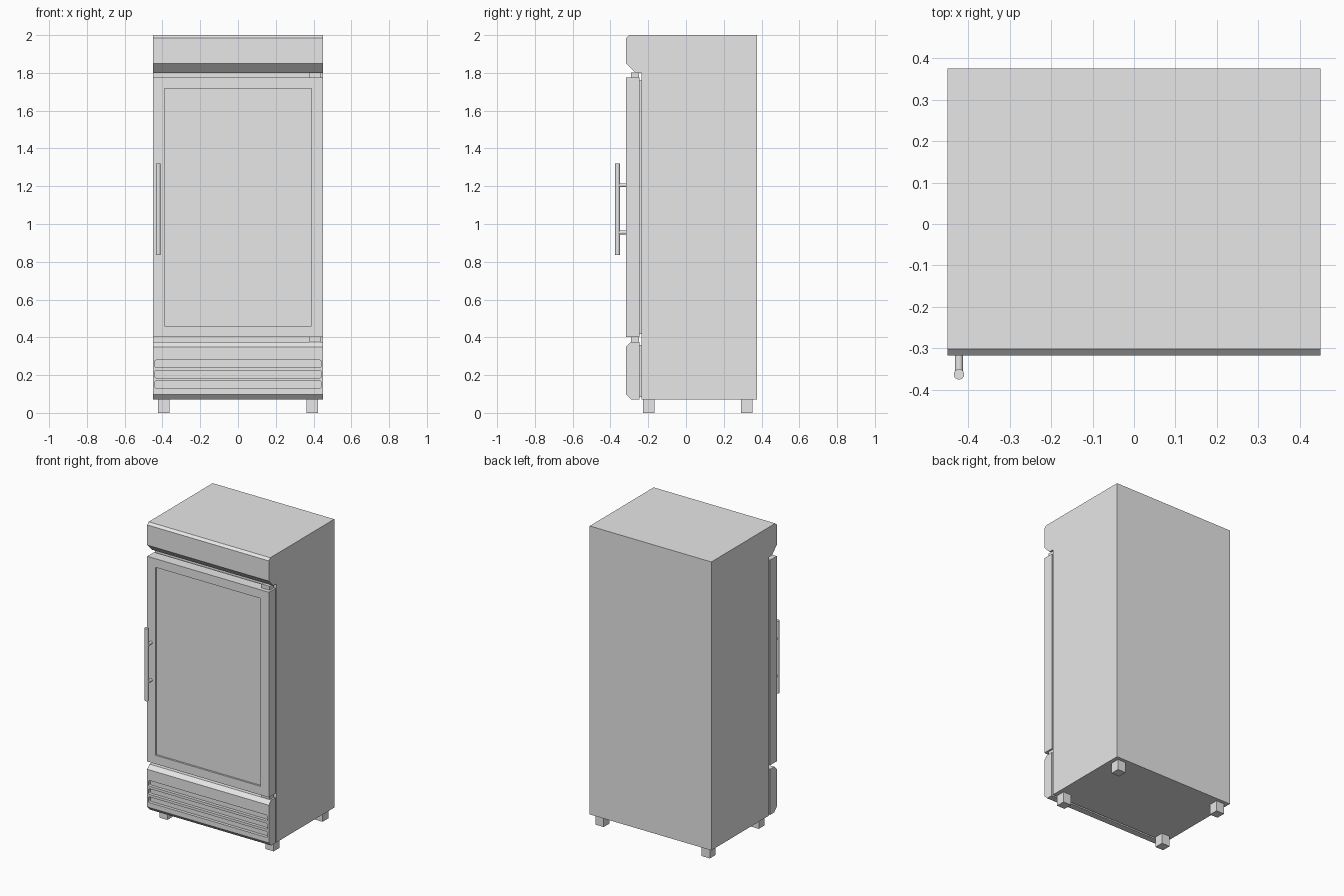
import bpy
import bmesh
from mathutils import Matrix, Vector

if "Cube" in bpy.data.objects:
    bpy.data.objects.remove(bpy.data.objects["Cube"], do_unlink=True)

grey = bpy.data.materials.new("light_grey")
grey.use_nodes = True
grey.diffuse_color = (0.8, 0.8, 0.8, 1)
grey.node_tree.nodes["Principled BSDF"].inputs["Base Color"].default_value = (0.8, 0.8, 0.8, 1)

HALF = 0.45        # half width of the cabinet
FRONT = -0.317     # front plane of head, door and grille
BODY = -0.235      # front plane of the cabinet
BACK = 0.375


def finish(name, bm):
    bmesh.ops.recalc_face_normals(bm, faces=bm.faces)
    mesh = bpy.data.meshes.new(name)
    bm.to_mesh(mesh)
    bm.free()
    mesh.materials.append(grey)
    obj = bpy.data.objects.new(name, mesh)
    bpy.context.collection.objects.link(obj)
    return obj


def box(name, x, y, z, round_xz=0):
    """Box from (min, max) pairs; optionally round its edges along y."""
    bm = bmesh.new()
    size = [r[1] - r[0] for r in (x, y, z)]
    mid = Vector([(r[0] + r[1]) / 2 for r in (x, y, z)])
    bmesh.ops.create_cube(bm, size=1, matrix=Matrix.Translation(mid) @ Matrix.Diagonal((*size, 1)))
    if round_xz:
        edges = [e for e in bm.edges if abs((e.verts[0].co - e.verts[1].co).y) > 1e-4]
        bmesh.ops.bevel(bm, geom=edges, offset=round_xz, segments=3, profile=0.5, affect='EDGES')
    return finish(name, bm)


def extrude_profile(name, points):
    """Extrude a (y, z) side profile across the full width."""
    bm = bmesh.new()
    face = bm.faces.new([bm.verts.new((-HALF, y, z)) for y, z in points])
    new = bmesh.ops.extrude_face_region(bm, geom=[face])["geom"]
    moved = [v for v in new if isinstance(v, bmesh.types.BMVert)]
    bmesh.ops.translate(bm, verts=moved, vec=(2 * HALF, 0, 0))
    return finish(name, bm)


def rod(name, start, end, radius):
    start, end = Vector(start), Vector(end)
    axis = end - start
    bm = bmesh.new()
    turn = axis.to_track_quat('Z', 'Y').to_matrix().to_4x4()
    bmesh.ops.create_cone(bm, cap_ends=True, segments=24, radius1=radius, radius2=radius,
                          depth=axis.length, matrix=Matrix.Translation((start + end) / 2) @ turn)
    obj = finish(name, bm)
    bpy.ops.object.select_all(action='DESELECT')
    obj.select_set(True)
    bpy.context.view_layer.objects.active = obj
    bpy.ops.object.shade_smooth_by_angle()
    return obj


def cut(target, cutter):
    mod = target.modifiers.new("recess", 'BOOLEAN')
    mod.operation = 'DIFFERENCE'
    mod.solver = 'EXACT'
    mod.object = cutter
    bpy.context.view_layer.objects.active = target
    bpy.ops.object.modifier_apply(modifier=mod.name)
    bpy.data.objects.remove(cutter, do_unlink=True)


# Cabinet with the overhanging head in one profile
extrude_profile("cabinet", [
    (BACK, 0.07), (BACK, 2), (-0.301, 2), (FRONT, 1.985), (FRONT, 1.85),
    (-0.267, 1.8), (BODY, 1.8), (BODY, 0.07)])

# Door with recessed window panel, and the gasket behind it
door = box("door", (-HALF, HALF), (FRONT, -0.245), (0.402, 1.775))
cut(door, box("window_cutter", (-0.39, 0.388), (-0.4, FRONT + 0.012), (0.46, 1.717)))
box("door_gasket", (-0.435, 0.435), (-0.246, BODY + 0.001), (0.418, 1.76))

# Lower grille with chamfered edges and three rounded slots
grille = extrude_profile("grille", [
    (-0.247, 0.07), (-0.247, 0.375), (-0.292, 0.375), (FRONT, 0.35),
    (FRONT, 0.098), (-0.29, 0.07)])
for z in (0.15, 0.205, 0.26):
    cut(grille, box("slot_cutter", (-0.44, 0.44), (-0.4, FRONT + 0.02), (z - 0.019, z + 0.019), 0.007))
box("grille_mount", (-0.435, 0.435), (-0.248, BODY + 0.001), (0.085, 0.36))

# Hinges above and below the door
for name, low, high in (("upper_hinge", 1.774, 1.801), ("lower_hinge", 0.374, 0.403)):
    box(name, (0.378, 0.438), (-0.29, -0.25), (low, high))

# Bar handle on two standoffs
rod("handle_bar", (-0.422, -0.3625, 0.835), (-0.422, -0.3625, 1.32), 0.0125)
for name, z in (("lower_standoff", 0.955), ("upper_standoff", 1.205)):
    rod(name, (-0.422, -0.3625, z), (-0.422, FRONT + 0.002, z), 0.01)

# Feet
for side, x in (("right", -0.393), ("left", 0.393)):
    for end, y in (("front", -0.197), ("back", 0.321)):
        box(f"{end}_{side}_foot", (x - 0.03, x + 0.03), (y - 0.031, y + 0.031), (0, 0.071))
